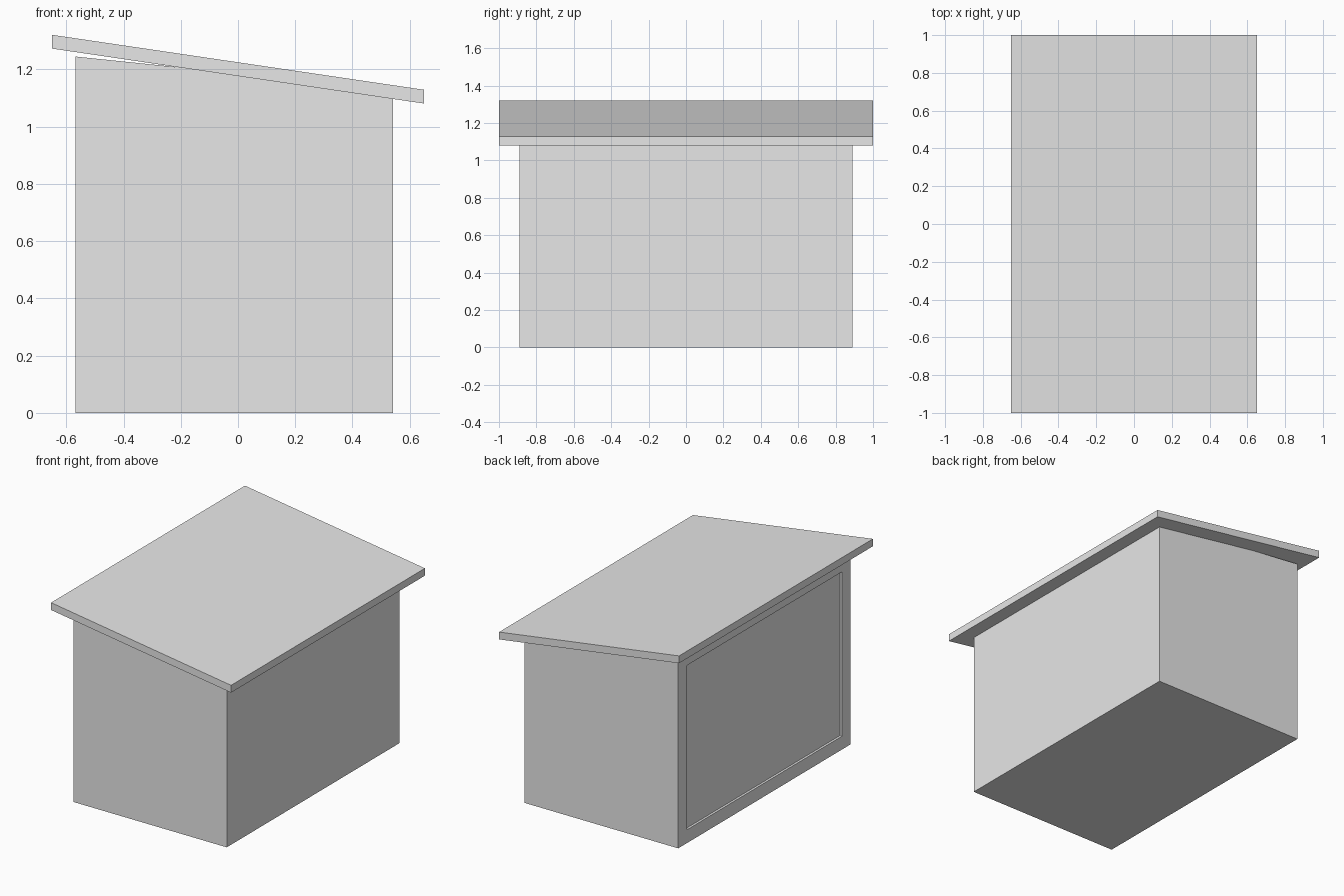
import bpy
import bmesh

cube = bpy.data.objects.get("Cube")
if cube:
    bpy.data.objects.remove(cube, do_unlink=True)

# One plain finish for the whole shed
grey = bpy.data.materials.new("light_grey")
grey.use_nodes = True
grey.diffuse_color = (0.8, 0.8, 0.8, 1)
grey.node_tree.nodes["Principled BSDF"].inputs["Base Color"].default_value = (0.8, 0.8, 0.8, 1)


def extruded_profile(name, profile, half_depth):
    """Solid made by sweeping an (x, z) profile along y."""
    bm = bmesh.new()
    face = bm.faces.new([bm.verts.new((x, -half_depth, z)) for x, z in profile])
    swept = bmesh.ops.extrude_face_region(bm, geom=[face])["geom"]
    moved = [g for g in swept if isinstance(g, bmesh.types.BMVert)]
    bmesh.ops.translate(bm, verts=moved, vec=(0, 2 * half_depth, 0))
    bmesh.ops.recalc_face_normals(bm, faces=bm.faces)
    mesh = bpy.data.meshes.new(name)
    bm.to_mesh(mesh)
    bm.free()
    mesh.materials.append(grey)
    obj = bpy.data.objects.new(name, mesh)
    bpy.context.collection.objects.link(obj)
    return obj


# Walls, with a top that slopes a little less than the roof
walls = extruded_profile(
    "walls", [(-0.567, 0), (0.542, 0), (0.542, 1.13), (-0.567, 1.245)], 0.89)

# Shallow recessed panel in the tall side
recess = extruded_profile(
    "recess_cutter", [(-0.7, 0.087), (-0.552, 0.087), (-0.552, 1.16), (-0.7, 1.16)], 0.8)
recess.hide_render = True
recess.hide_viewport = True
recess.display_type = 'WIRE'
cut = walls.modifiers.new("panel_recess", 'BOOLEAN')
cut.operation = 'DIFFERENCE'
cut.solver = 'EXACT'
cut.object = recess

# Overhanging sloped roof slab
extruded_profile(
    "roof", [(-0.65, 1.273), (0.65, 1.081), (0.65, 1.129), (-0.65, 1.321)], 1.0)
